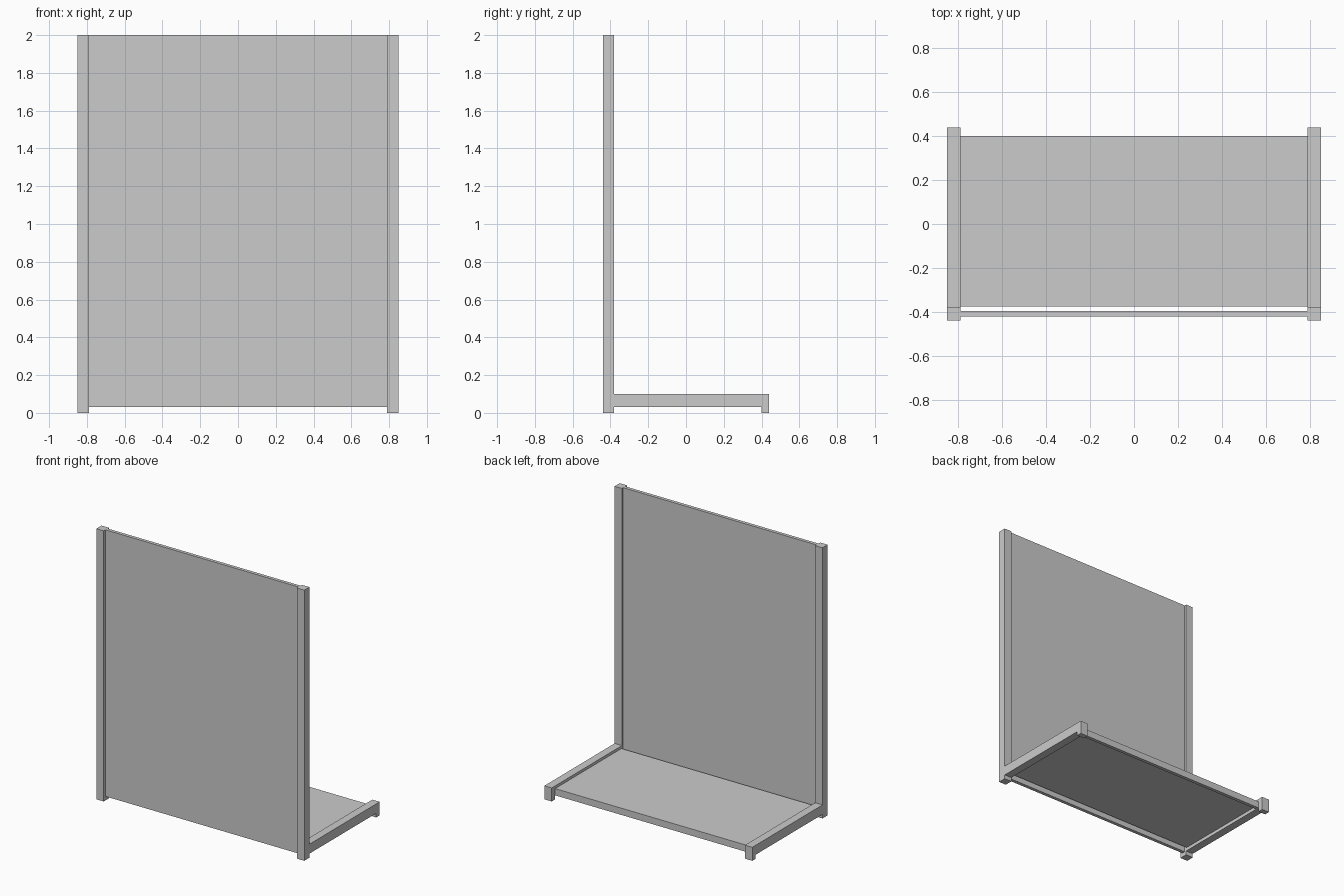
import bpy
import bmesh

if "Cube" in bpy.data.objects:
    bpy.data.objects.remove(bpy.data.objects["Cube"])


def box(name, x, y, z):
    """Axis-aligned box from (min, max) ranges."""
    bm = bmesh.new()
    bmesh.ops.create_cube(bm, size=1)
    for v in bm.verts:
        v.co = [r[0] if c < 0 else r[1] for c, r in zip(v.co, (x, y, z))]
    mesh = bpy.data.meshes.new(name)
    bm.to_mesh(mesh)
    bm.free()
    obj = bpy.data.objects.new(name, mesh)
    bpy.context.collection.objects.link(obj)
    return obj


def prism(name, profile, x0, x1):
    """Side (y, z) profile extruded along x."""
    bm = bmesh.new()
    face = bm.faces.new([bm.verts.new((x0, y, z)) for y, z in profile])
    ext = bmesh.ops.extrude_face_region(bm, geom=[face])
    verts = [g for g in ext["geom"] if isinstance(g, bmesh.types.BMVert)]
    bmesh.ops.translate(bm, verts=verts, vec=(x1 - x0, 0, 0))
    bmesh.ops.recalc_face_normals(bm, faces=bm.faces)
    mesh = bpy.data.meshes.new(name)
    bm.to_mesh(mesh)
    bm.free()
    obj = bpy.data.objects.new(name, mesh)
    bpy.context.collection.objects.link(obj)
    return obj


INNER, OUTER = 0.79, 0.85
SPAN = (-INNER, INNER)

# side frames: tall post, base rail and rear foot in one L-shaped profile
side = [(-0.44, 0), (-0.38, 0), (-0.38, 0.03), (0.40, 0.03), (0.40, 0),
        (0.44, 0), (0.44, 0.10), (-0.38, 0.10), (-0.38, 2), (-0.44, 2)]
prism("side_frame_right", side, INNER, OUTER)
prism("side_frame_left", side, -OUTER, -INNER)

# upright panel held between the posts
box("upright_panel", SPAN, (-0.42, -0.395), (0.03, 2.0))

# base shelf with a downturned rear edge
shelf = [(-0.375, 0.055), (0.375, 0.055), (0.375, 0.03), (0.40, 0.03),
         (0.40, 0.08), (-0.375, 0.08)]
prism("base_shelf", shelf, *SPAN)
